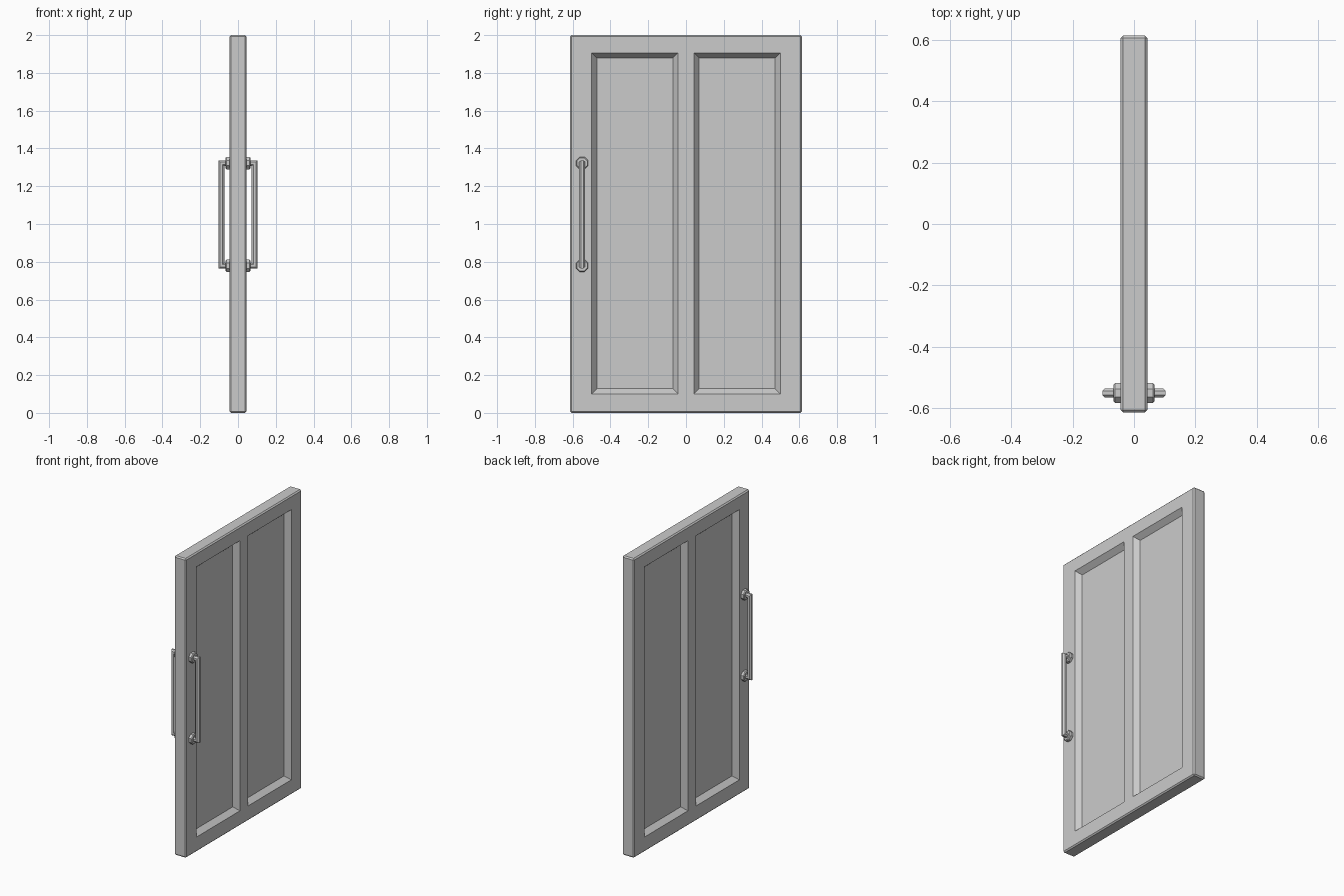
import bpy, bmesh, math
from mathutils import Vector

if "Cube" in bpy.data.objects:
    bpy.data.objects.remove(bpy.data.objects["Cube"])

T, W, H = 0.044, 0.613, 2.0      # half thickness, half width, height
DEPTH, SLOPE = 0.034, 0.028      # panel recess depth and sloped border


def make_object(name, bm):
    bmesh.ops.recalc_face_normals(bm, faces=bm.faces)
    mesh = bpy.data.meshes.new(name)
    bm.to_mesh(mesh)
    bm.free()
    ob = bpy.data.objects.new(name, mesh)
    bpy.context.collection.objects.link(ob)
    return ob


def loft(bm, rings):
    rows = [[bm.verts.new(p) for p in ring] for ring in rings]
    n = len(rows[0])
    for a, b in zip(rows, rows[1:]):
        for i in range(n):
            bm.faces.new((a[i], a[(i + 1) % n], b[(i + 1) % n], b[i]))
    bm.faces.new(rows[0])
    bm.faces.new(rows[-1])


# Door slab with chamfered edges
bm = bmesh.new()
bmesh.ops.create_cube(bm, size=1)
for v in bm.verts:
    v.co = Vector((v.co.x * 2 * T, v.co.y * 2 * W, (v.co.z + 0.5) * H))
bmesh.ops.bevel(bm, geom=bm.edges[:], offset=0.008, segments=1, affect='EDGES')
door = make_object("door_panel", bm)

# Tapered cutters: two recessed panels on each face
bm = bmesh.new()
for sx in (-1, 1):
    for sy in (-1, 1):
        rings = []
        for depth in (-0.02, DEPTH):
            g = SLOPE * depth / DEPTH
            x = sx * (T - depth)
            y0, y1, z0, z1 = 0.042 + g, 0.5 - g, 0.1 + g, 1.906 - g
            rings.append([(x, sy * y0, z0), (x, sy * y1, z0),
                          (x, sy * y1, z1), (x, sy * y0, z1)])
        loft(bm, rings)
cutter = make_object("panel_cutter", bm)
cutter.hide_render = True
mod = door.modifiers.new("recesses", 'BOOLEAN')
mod.operation = 'DIFFERENCE'
mod.solver = 'EXACT'
mod.object = cutter
bpy.context.view_layer.objects.active = door
bpy.ops.object.modifier_apply(modifier=mod.name)
bpy.data.objects.remove(cutter)

# Pull handles: octagonal bars with mitred corners, and octagonal mounts
HY, HX, R = -0.55, 0.088, 0.0165
Z_LOW, Z_HIGH = 0.779, 1.322
ANGLES = [math.radians(22.5 + 45 * i) for i in range(8)]

for side, label in ((1, "right"), (-1, "left")):
    bm = bmesh.new()
    path = [((0.04, Z_HIGH), (0, 1)), ((HX, Z_HIGH), (1, 1)),
            ((HX, Z_LOW), (1, -1)), ((0.04, Z_LOW), (0, -1))]
    loft(bm, [[(side * (x + u * R * math.cos(a)), HY + R * math.sin(a),
                z + w * R * math.cos(a)) for a in ANGLES]
              for (x, z), (u, w) in path])
    make_object("handle_bar_" + label, bm)

    for z, end in ((Z_LOW, "lower"), (Z_HIGH, "upper")):
        bm = bmesh.new()
        loft(bm, [[(side * x, HY + r * math.cos(a), z + r * math.sin(a))
                   for a in ANGLES]
                  for x, r in ((0.04, 0.035), (0.061, 0.035), (0.066, 0.03))])
        make_object("handle_mount_%s_%s" % (label, end), bm)
